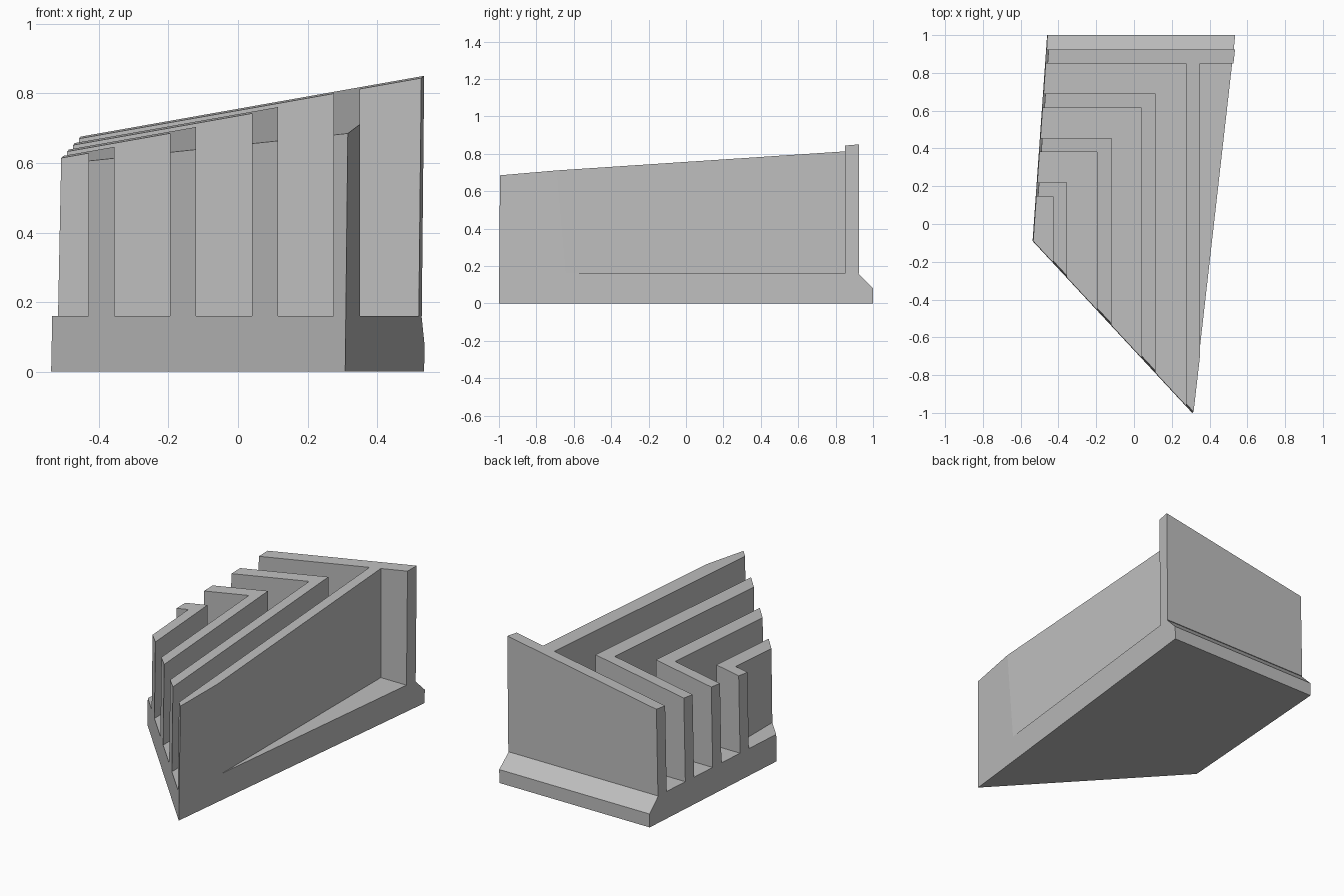
import bpy, bmesh
from mathutils import Vector

cube = bpy.data.objects.get("Cube")
if cube:
    bpy.data.objects.remove(cube, do_unlink=True)

# One matte grey for the whole model
GREY = (0.52, 0.52, 0.52, 1)
grey = bpy.data.materials.new("light_grey")
grey.use_nodes = True
grey.diffuse_color = GREY
grey.node_tree.nodes["Principled BSDF"].inputs["Base Color"].default_value = GREY

# Plan corners and sheet sizes
LEFT, TIP = Vector((-0.537, -0.09, 0)), Vector((0.308, -1, 0))
BACK_R, BACK_L = Vector((0.535, 1, 0)), Vector((-0.46, 1, 0))
BASE_H, THICK, STEP, FAR = 0.16, 0.075, 0.235, 2


def wall(a, b, lean):
    """Plane over plan edge a-b, leaning inward as it rises; normal points out."""
    d = (b - a).normalized()
    return a, Vector((d.y, -d.x, lean))


SIDES = [wall(LEFT, TIP, 0.0135), wall(TIP, BACK_R, -0.01), wall(BACK_L, LEFT, 0.02)]
ROOF = (Vector((0.535, 0.92, 0.85)), Vector((-0.177, -0.066, 1)))


def trimmed_prism(name, outline, sweep, planes):
    """Extrude an outline, then slice it off at each plane and cap the cuts."""
    bm = bmesh.new()
    face = bm.faces.new([bm.verts.new(p) for p in outline])
    swept = bmesh.ops.extrude_face_region(bm, geom=[face], use_keep_orig=True)
    moved = [v for v in swept["geom"] if isinstance(v, bmesh.types.BMVert)]
    bmesh.ops.translate(bm, vec=sweep, verts=moved)
    for point, normal in planes:
        cut = bmesh.ops.bisect_plane(bm, geom=bm.verts[:] + bm.edges[:] + bm.faces[:],
                                     plane_co=point, plane_no=normal, clear_outer=True)
        rim = [e for e in cut["geom_cut"] if isinstance(e, bmesh.types.BMEdge)]
        if rim:
            bmesh.ops.holes_fill(bm, edges=rim, sides=0)
    bmesh.ops.recalc_face_normals(bm, faces=bm.faces[:])
    mesh = bpy.data.meshes.new(name)
    bm.to_mesh(mesh)
    bm.free()
    mesh.materials.append(grey)
    obj = bpy.data.objects.new(name, mesh)
    bpy.context.collection.objects.link(obj)
    return obj


# Base slab with a chamfered back edge
profile = [(-FAR, 0), (1, 0), (1, 0.08), (0.92, BASE_H), (-FAR, BASE_H)]
trimmed_prism("base", [(-FAR, y, z) for y, z in profile], (2 * FAR, 0, 0), SIDES)

# Nested L-shaped fins; the last one is a T that runs on to the right side
for i in range(4):
    x0, y0 = -0.43 + STEP * i, 0.145 + STEP * i
    x1, y1 = x0 + THICK, y0 + THICK
    corner = [(FAR, y1), (FAR, y0), (x1, y0)] if i == 3 else [(x1, y1)]
    plan = [(-FAR, y0), (-FAR, y1)] + corner + [(x1, -FAR), (x0, -FAR), (x0, y0)]
    name = "back_wall_and_rib" if i == 3 else f"fin_{i + 1}"
    trimmed_prism(name, [(x, y, BASE_H) for x, y in plan], (0, 0, 1), SIDES + [ROOF])
